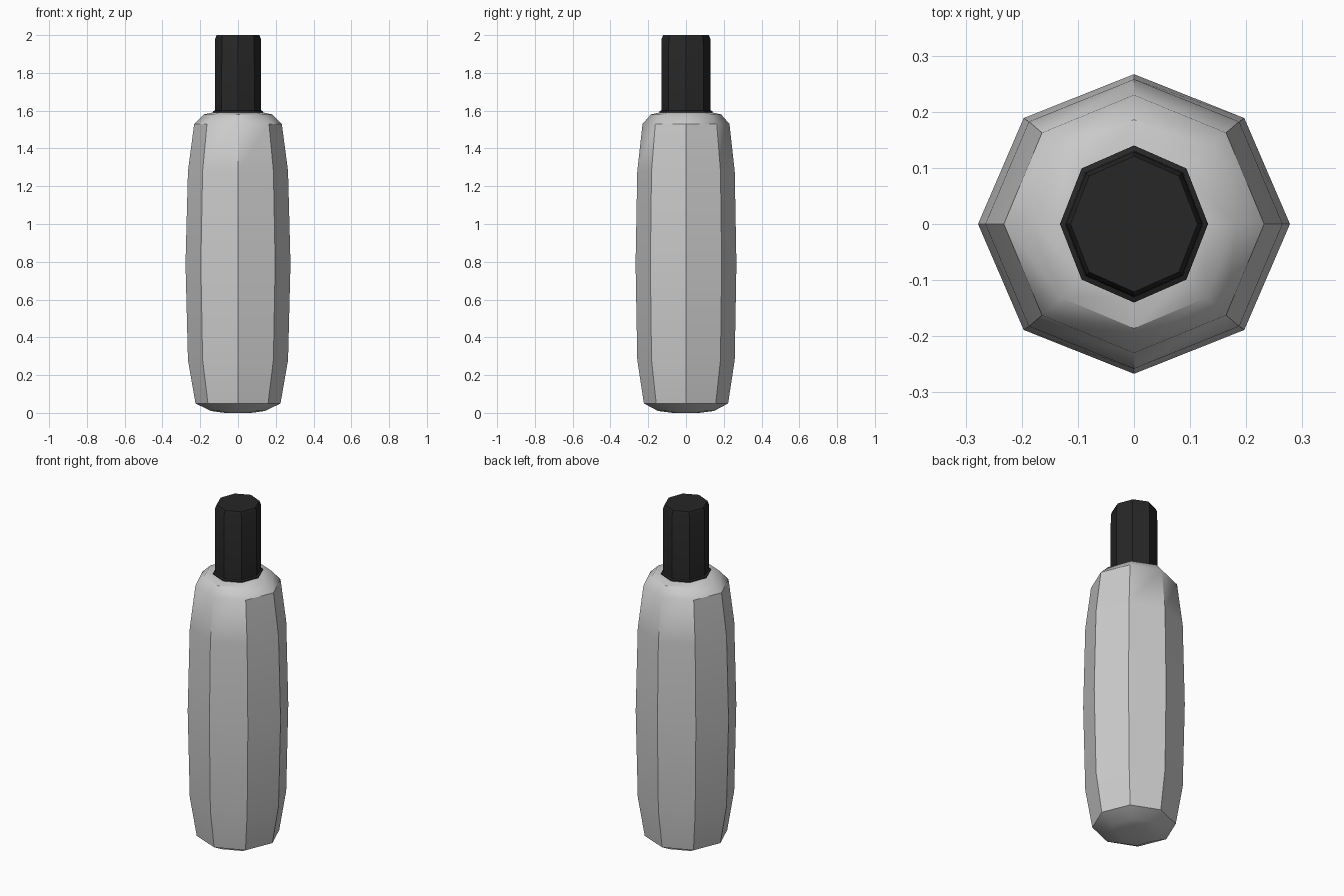
import bpy, bmesh
from math import cos, sin, tau, radians

if "Cube" in bpy.data.objects:
    bpy.data.objects.remove(bpy.data.objects["Cube"])

def lathe8(name, rings, sides=8):
    """Eight-sided closed solid from rings of (x radius, y radius, z)."""
    bm = bmesh.new()
    loops = [[bm.verts.new((rx * cos(tau * i / sides), ry * sin(tau * i / sides), z))
              for i in range(sides)] for rx, ry, z in rings]
    for a, b in zip(loops, loops[1:]):
        for i in range(sides):
            j = (i + 1) % sides
            bm.faces.new((a[i], a[j], b[j], b[i]))
    bm.faces.new(loops[0][::-1])
    bm.faces.new(loops[-1])
    me = bpy.data.meshes.new(name)
    bm.to_mesh(me)
    bm.free()
    ob = bpy.data.objects.new(name, me)
    bpy.context.collection.objects.link(ob)
    bpy.ops.object.select_all(action='DESELECT')
    ob.select_set(True)
    bpy.context.view_layer.objects.active = ob
    bpy.ops.object.shade_smooth_by_angle(angle=radians(35))
    return ob

# bottle body: slightly barrelled, rounded shoulder and chamfered base
lathe8("bottle_body", [
    (0.07, 0.07, 0.00), (0.143, 0.148, 0.01), (0.225, 0.223, 0.05),
    (0.265, 0.258, 0.28), (0.278, 0.267, 0.79), (0.265, 0.258, 1.28),
    (0.232, 0.230, 1.53), (0.182, 0.186, 1.58), (0.125, 0.132, 1.592)])

# dark cap with a thin flared foot and a small top bevel
cap = lathe8("bottle_cap", [
    (0.132, 0.140, 1.588), (0.132, 0.140, 1.597), (0.123, 0.131, 1.602),
    (0.121, 0.129, 1.98), (0.113, 0.121, 2.00)])
mat = bpy.data.materials.new("dark_plastic")
mat.diffuse_color = (0.02, 0.02, 0.02, 1)
mat.use_nodes = True
mat.node_tree.nodes["Principled BSDF"].inputs["Base Color"].default_value = mat.diffuse_color
cap.data.materials.append(mat)
